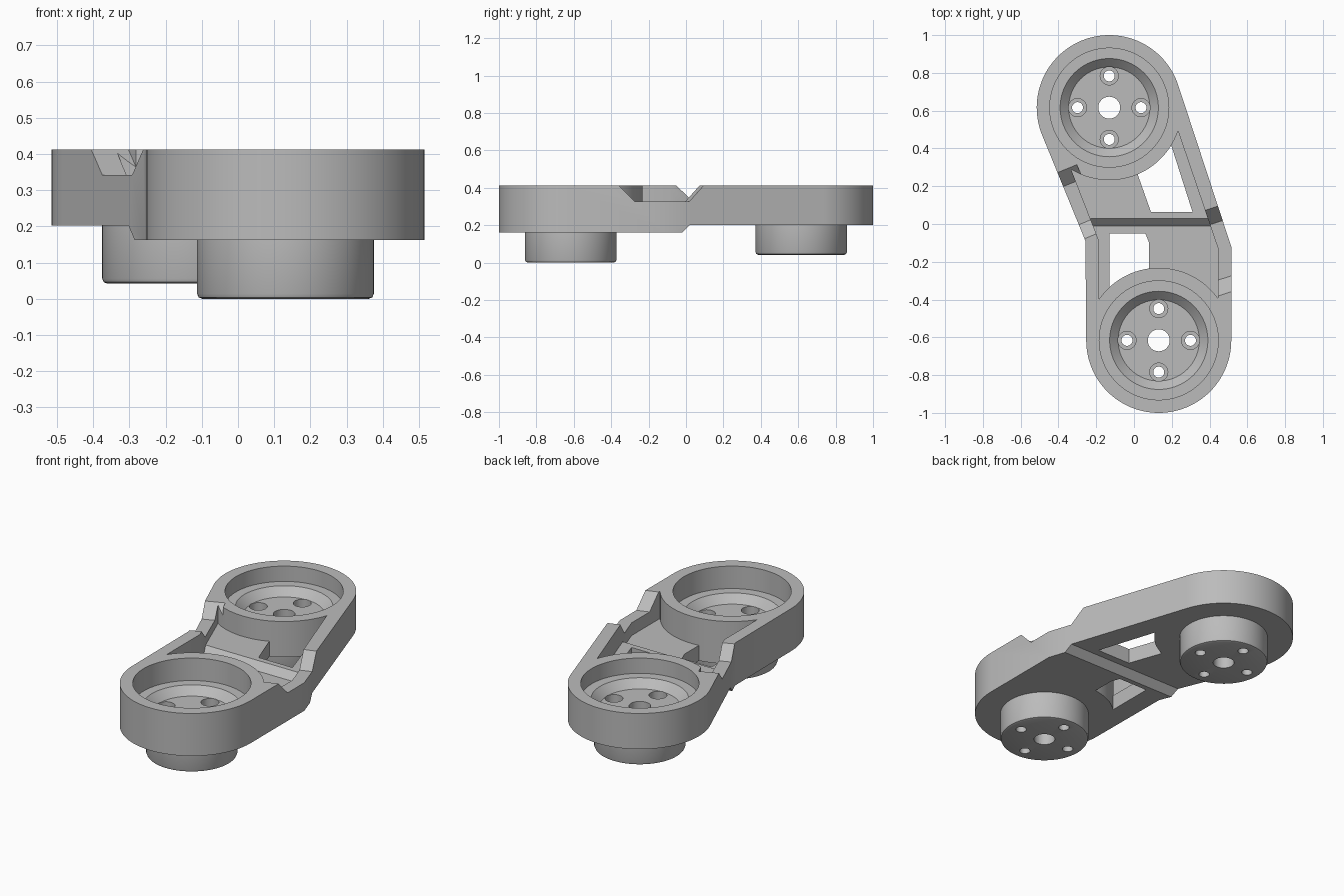
import bpy, bmesh, math
from mathutils import Vector

if "Cube" in bpy.data.objects:
    bpy.data.objects.remove(bpy.data.objects["Cube"], do_unlink=True)

SEG = 96
R = 0.384                      # outer cup radius
TOP = 0.415
BACK = Vector((-0.131, 0.616))
FRONT = -BACK
LEFT_BEND = Vector((-0.257, -0.09))
RIGHT_BEND = Vector((0.515, -0.12))

grey = bpy.data.materials.new("plain grey")
grey.use_nodes = True
grey.diffuse_color = (0.5, 0.5, 0.5, 1)
grey.node_tree.nodes["Principled BSDF"].inputs["Base Color"].default_value = (0.5, 0.5, 0.5, 1)


def finish(bm, name):
    bmesh.ops.remove_doubles(bm, verts=bm.verts, dist=1e-5)
    bmesh.ops.recalc_face_normals(bm, faces=bm.faces)
    mesh = bpy.data.meshes.new(name)
    bm.to_mesh(mesh)
    bm.free()
    mesh.materials.append(grey)
    obj = bpy.data.objects.new(name, mesh)
    bpy.context.collection.objects.link(obj)
    return obj


def extrude(name, points, vector):
    bm = bmesh.new()
    face = bm.faces.new([bm.verts.new(p) for p in points])
    new = bmesh.ops.extrude_face_region(bm, geom=[face], use_keep_orig=True)
    moved = [v for v in new["geom"] if isinstance(v, bmesh.types.BMVert)]
    bmesh.ops.translate(bm, verts=moved, vec=vector)
    return finish(bm, name)


def plan(name, outline, z0=0.1, z1=0.6):
    return extrude(name, [(p[0], p[1], z0) for p in outline], (0, 0, z1 - z0))


def side(name, profile):
    return extrude(name, [(-1, y, z) for y, z in profile], (2, 0, 0))


def lathe(name, profile, centre, seg=SEG):
    bm = bmesh.new()
    verts = [bm.verts.new((r, 0, z)) for r, z in profile]
    edges = [bm.edges.new(pair) for pair in zip(verts, verts[1:])]
    bmesh.ops.spin(bm, geom=verts + edges, cent=(0, 0, 0), axis=(0, 0, 1),
                   angle=math.tau, steps=seg)
    bmesh.ops.translate(bm, verts=bm.verts, vec=(centre[0], centre[1], 0))
    return finish(bm, name)


def drum(name, centre, r, z0, z1, seg=SEG):
    return lathe(name, [(0, z0), (r, z0), (r, z1), (0, z1)], centre, seg)


def combine(target, tool, operation):
    mod = target.modifiers.new("cut", "BOOLEAN")
    mod.operation = operation
    mod.solver = "EXACT"
    mod.object = tool
    bpy.context.view_layer.objects.active = target
    bpy.ops.object.modifier_apply(modifier=mod.name)
    bpy.data.objects.remove(tool, do_unlink=True)


def arc(centre, a0, a1, steps=64):
    angles = [a0 + (a1 - a0) * i / steps for i in range(steps + 1)]
    return [centre + R * Vector((math.cos(a), math.sin(a))) for a in angles]


def tangent(point, sign):
    d = point - BACK
    return math.atan2(d.y, d.x) + sign * math.acos(R / d.length)


# Bent outline with a stepped underside
outline = arc(FRONT, math.pi, math.tau) + [RIGHT_BEND]
outline += arc(BACK, tangent(RIGHT_BEND, 1), tangent(LEFT_BEND, -1) + math.tau)
outline += [LEFT_BEND]
arm = plan("link_arm", outline, 0.1, TOP)
combine(arm, side("underside", [(-2, 0), (2, 0), (2, 0.205), (0.02, 0.205),
                                (-0.02, 0.165), (-2, 0.165)]), "DIFFERENCE")

# Sunken web between the side walls, stepped like the underside
pocket = plan("pocket", [(-0.185, -0.6), (0.445, -0.6), (0.445, -0.13), (0.21, 0.56),
                         (-0.345, 0.32), (-0.185, -0.09)])
combine(pocket, side("web_level", [(-2, 0), (2, 0), (2, 0.295), (0.03, 0.295),
                                   (-0.01, 0.255), (-2, 0.255)]), "DIFFERENCE")

# Through windows in the web
back_window = plan("back_window", [(0.09, 0.063), (0.31, 0.063), (0.18, 0.47), (-0.015, 0.36)],
                   0.05, 0.35)
front_window = plan("front_window", [(-0.13, -0.05), (0.06, -0.05), (0.08, -0.1),
                                     (0.08, -0.4), (-0.13, -0.5)], 0.05, 0.32)
for cutter in (pocket, back_window, front_window):
    for centre in (BACK, FRONT):
        combine(cutter, drum("cup", centre, R, 0, 0.8), "DIFFERENCE")
    combine(arm, cutter, "DIFFERENCE")


# Sloped-end notches in both side walls
def notch(start, end, along, bottom):
    along = Vector(along).normalized()
    across = Vector((-along.y, along.x))
    middle = (Vector(start) + Vector(end)) / 2
    half = (Vector(end) - Vector(start)).dot(along) / 2
    slope = 0.08
    extra = slope * 0.1 / (TOP - bottom)
    profile = [(-half - extra, TOP + 0.1), (-half + slope, bottom),
               (half - slope, bottom), (half + extra, TOP + 0.1)]
    begin = middle - across * 0.11
    points = [(*(begin + along * t), z) for t, z in profile]
    combine(arm, extrude("notch", points, (*(across * 0.22), 0)), "DIFFERENCE")


notch((-0.41, 0.27), (-0.255, -0.075), (0.38, -0.925), 0.345)
notch((0.44, 0.093), (0.51, -0.36), (0.31, -0.95), 0.33)

# Hub below each cup, recessed bowl and bolt holes
for centre, base in ((BACK, 0.045), (FRONT, 0.003)):
    floor = base + 0.235
    step = floor + 0.045
    combine(arm, lathe("hub", [(0, base), (0.23, base), (0.24, base + 0.004),
                               (0.244, base + 0.014), (0.244, 0.22), (0, 0.22)],
                       centre), "UNION")
    combine(arm, lathe("bowl", [(0, floor), (0.215, floor), (0.26, step), (0.315, step),
                                (0.315, 0.6), (0, 0.6)], centre), "DIFFERENCE")
    combine(arm, drum("centre_hole", centre, 0.058, -0.1, 0.5, 48), "DIFFERENCE")
    for i in range(4):
        a = i * math.pi / 2
        spot = centre + 0.168 * Vector((math.cos(a), math.sin(a)))
        sink = floor - 0.06
        combine(arm, lathe("bolt_hole", [(0, -0.1), (0.029, -0.1), (0.029, sink),
                                         (0.048, sink), (0.048, 0.5), (0, 0.5)],
                           spot, 32), "DIFFERENCE")

# Rest on the ground and smooth the round walls
lowest = min(v.co.z for v in arm.data.vertices)
for v in arm.data.vertices:
    v.co.z -= lowest
bpy.ops.object.select_all(action="DESELECT")
arm.select_set(True)
bpy.context.view_layer.objects.active = arm
bpy.ops.object.shade_smooth_by_angle(angle=math.radians(30))
